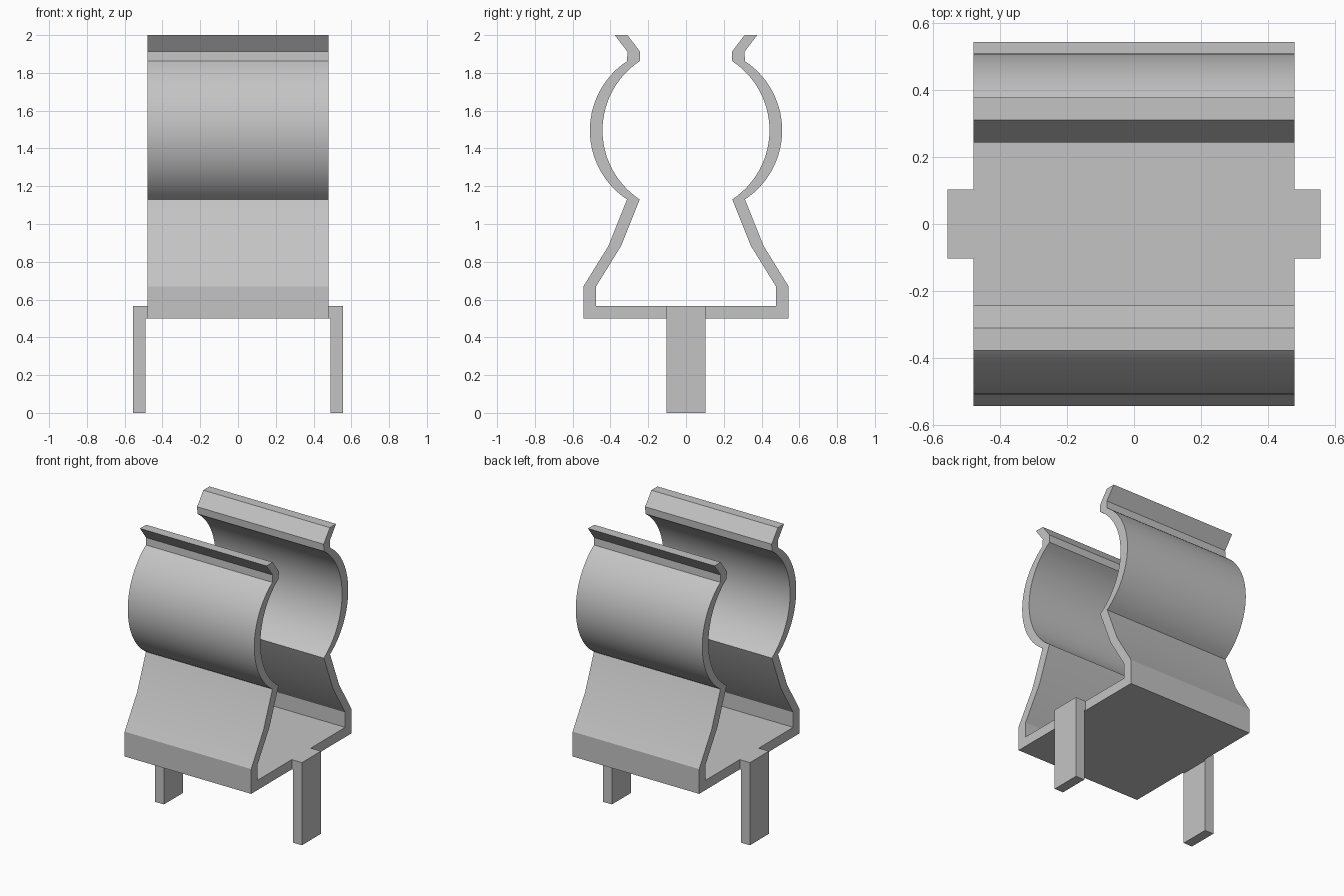
import bpy, bmesh, math
from mathutils import Vector

cube = bpy.data.objects.get("Cube")
if cube:
    bpy.data.objects.remove(cube, do_unlink=True)

THICK = 0.067      # sheet thickness
HALF_WIDTH = 0.48  # half width of the clip body
BASE_Z = 0.5       # underside of the base plate

metal = bpy.data.materials.new("light grey metal")
metal.use_nodes = True
grey = (0.55, 0.55, 0.55, 1)
metal.diffuse_color = grey
metal.node_tree.nodes["Principled BSDF"].inputs["Base Color"].default_value = grey


def extrude_profile(name, points, offset):
    """Extrude a closed outline of 3D points along offset."""
    bm = bmesh.new()
    face = bm.faces.new([bm.verts.new(p) for p in points])
    result = bmesh.ops.extrude_face_region(bm, geom=[face], use_keep_orig=True)
    moved = [v for v in result["geom"] if isinstance(v, bmesh.types.BMVert)]
    bmesh.ops.translate(bm, verts=moved, vec=Vector(offset))
    bmesh.ops.recalc_face_normals(bm, faces=bm.faces)
    mesh = bpy.data.meshes.new(name)
    bm.to_mesh(mesh)
    bm.free()
    mesh.materials.append(metal)
    obj = bpy.data.objects.new(name, mesh)
    bpy.context.collection.objects.link(obj)
    return obj


def arc(low, high, bulge, steps=28):
    """Bowed grip between two heights, both ends at the same y."""
    y, z0, z1 = low[0], low[1], high[1]
    half = (z1 - z0) / 2
    radius = (half * half + bulge * bulge) / (2 * bulge)
    span = math.asin(half / radius)
    cy, cz = y + bulge - radius, (z0 + z1) / 2
    angles = [span * (2 * i / steps - 1) for i in range(steps + 1)]
    return [(cy + radius * math.cos(a), cz + radius * math.sin(a)) for a in angles]


# Outer side of one spring arm, from the foot up to the flared lip
arm = [(0.543, 0.67), (0.41, 0.885)]
arm += arc((0.312, 1.13), (0.312, 1.862), 0.197)
arm += [(0.31, 1.912), (0.377, 2.0)]

# Closed half outline: up the outside, back down the inside
half = [(0.543, BASE_Z)] + arm
half += [(y - THICK, z) for y, z in reversed(arm)]
half += [(0.543 - THICK, BASE_Z + THICK)]
outline = half + [(-y, z) for y, z in reversed(half)]

# Clip body: base plate and both spring arms in one bent sheet
body = extrude_profile("clip_body", [(-HALF_WIDTH, y, z) for y, z in outline],
                       (2 * HALF_WIDTH, 0, 0))
bpy.context.view_layer.objects.active = body
body.select_set(True)
bpy.ops.object.shade_smooth_by_angle(angle=math.radians(25))

# Mounting legs: short tab from the base, bent straight down
leg = [(HALF_WIDTH, BASE_Z + THICK), (0.557, BASE_Z + THICK), (0.557, 0),
       (0.49, 0), (0.49, BASE_Z), (HALF_WIDTH, BASE_Z)]
for name, side in (("left_leg", 1), ("right_leg", -1)):
    extrude_profile(name, [(side * x, -0.103, z) for x, z in leg], (0, 0.206, 0))
